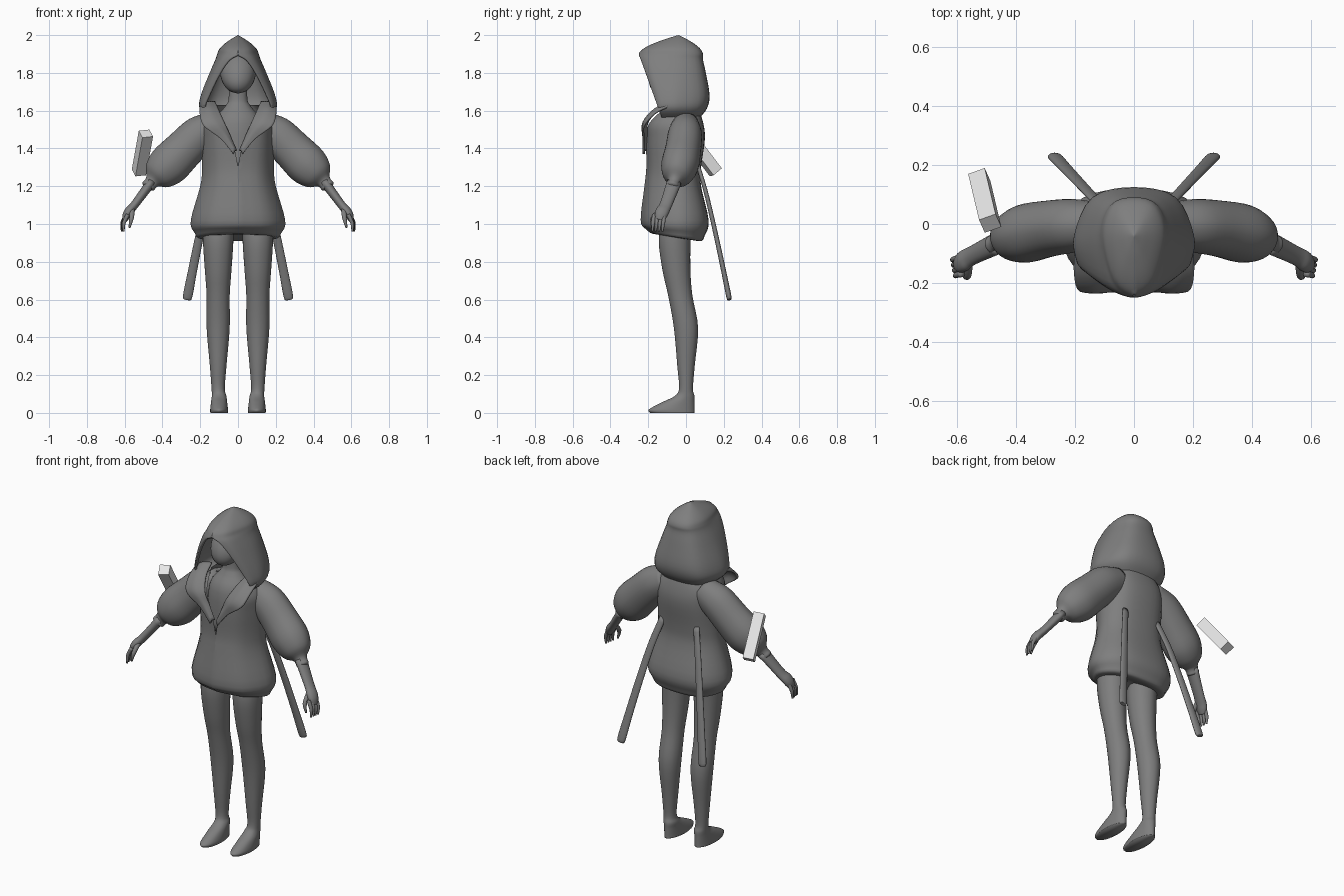
import bpy, bmesh
from math import sin, cos, pi
from mathutils import Vector

cube = bpy.data.objects.get("Cube")
if cube:
    bpy.data.objects.remove(cube)


def material(name, shade):
    mat = bpy.data.materials.new(name)
    mat.use_nodes = True
    colour = (shade, shade, shade, 1)
    mat.diffuse_color = colour
    mat.node_tree.nodes["Principled BSDF"].inputs["Base Color"].default_value = colour
    return mat


grey = material("mid grey", .21)
pale = material("pale grey", .8)


def add_object(name, bm, mat, smooth):
    bmesh.ops.recalc_face_normals(bm, faces=bm.faces)
    mesh = bpy.data.meshes.new(name)
    bm.to_mesh(mesh)
    bm.free()
    mesh.materials.append(mat)
    if smooth:
        mesh.shade_smooth()
    obj = bpy.data.objects.new(name, mesh)
    bpy.context.collection.objects.link(obj)
    return obj


def spline(points, closed, steps=4):
    """Smooth curve passing through every point."""
    count, curve = len(points), []

    def pick(i):
        return points[i % count if closed else min(max(i, 0), count - 1)]

    for i in range(count if closed else count - 1):
        before, start, end, after = (pick(i + k) for k in (-1, 0, 1, 2))
        for step in range(steps):
            t = step / steps
            leave, arrive = (end - before) / 2, (after - start) / 2
            bend = 3 * (end - start) - 2 * leave - arrive
            twist = 2 * (start - end) + leave + arrive
            curve.append(start + t * (leave + t * (bend + t * twist)))
    return curve if closed else curve + [points[-1]]


def surface(name, rows, closed=True, side=1, thickness=0):
    """Smooth skin through rows of points; closed rows get end caps."""
    rows = [spline(row, closed) for row in rows]
    columns = [spline(column, False) for column in zip(*rows)]
    bm = bmesh.new()
    grid = [[bm.verts.new((p.x * side, p.y, p.z)) for p in column] for column in columns]
    following = grid[1:] + grid[:1] if closed else grid[1:]
    for here, there in zip(grid, following):
        for a, b, c, d in zip(here, there, there[1:], here[1:]):
            bm.faces.new((a, b, c, d))
    if closed:
        bm.faces.new([column[0] for column in grid])
        bm.faces.new([column[-1] for column in grid])
    bmesh.ops.remove_doubles(bm, verts=bm.verts, dist=.0005)
    obj = add_object(name, bm, grey, True)
    if thickness:
        solid = obj.modifiers.new("thickness", "SOLIDIFY")
        solid.thickness, solid.offset = thickness, -1


def wrap(z, front, back, width, gap, tilt=0):
    """Horizontal cloth row around the body, open by gap at the front."""
    mid = -.04
    half = [(gap, front),
            (gap + (width - gap) * .65, front + (mid - front) / 4),
            (width, mid),
            (width * .7, back + (mid - back) / 5),
            (0, back)]
    mirrored = [(-x, y) for x, y in reversed(half[:-1])]
    return [Vector((x, y, z - tilt * y)) for x, y in half + mirrored]


def oval(x, y, z, rx, ry):
    angles = [i * pi / 4 for i in range(8)]
    return [Vector((x + rx * cos(a), y + ry * sin(a), z)) for a in angles]


def tube(name, path, side, depth=1):
    """Tube along (x, y, z, radius) points, with depth scaling its y size."""
    centres = [Vector(point[:3]) for point in path]
    rows = []
    for i, centre in enumerate(centres):
        ahead = centres[min(i + 1, len(centres) - 1)]
        along = (ahead - centres[max(i - 1, 0)]).normalized()
        across = (Vector((0, 1, 0)) - along * along.y).normalized()
        outward = along.cross(across)
        radius = path[i][-1]
        rows.append([centre + across * p.x * depth + outward * p.y
                     for p in oval(0, 0, 0, radius, radius)])
    surface(name, rows, side=side)


def neckline(z):
    return max(0, z - 1.38) * .45


# Pullover body: hem sloping down to the back, V opening at the chest
pullover = ((.96, -.04, -.04, 0), (.92, -.16, .07, .19), (.95, -.21, .1, .23),
            (1.02, -.24, .12, .25), (1.2, -.22, .08, .2), (1.3, -.21, .08, .19),
            (1.45, -.21, .1, .19), (1.54, -.19, .09, .18), (1.63, -.09, .06, .11))
surface("pullover", [wrap(z, front, back, width, neckline(z), max(0, 1 - z) * 2)
                     for z, front, back, width in pullover], closed=False)

# Deep hood: raked opening below the brow, rounded crown above it
brow = 1.9
hood = []
for z, back, width in ((1.56, .07, .15), (1.61, .11, .2), (1.68, .125, .195),
                       (1.8, .105, .15), (1.87, .09, .12)):
    drop = brow - z
    gap = min(.18 * (drop / .28) ** .6, width * .9)
    hood.append(wrap(z, -.25 + drop * .36, back, width, gap))
for t in (0, .25, .5, .75, .9, 1):
    shrink = 1 - t ** 1.7
    hood.append(wrap(brow + t / 10, -.04 - .21 * shrink, -.04 + .13 * shrink,
                     .11 * shrink, 0))
surface("hood", hood, closed=False, thickness=.012)

# Egg-shaped masked head with the chin pushed forward
head = []
for i in range(7):
    a = pi * i / 6
    radius = .095 * sin(a)
    head.append(oval(0, -.08 - .05 * cos(a), 1.81 - .12 * cos(a), radius, radius * 1.1))
surface("head", head)

# Neck and chest under the cloth
surface("neck_and_chest", [oval(0, -.06, z, r, r * .8) for z, r in (
    (1.3, .14), (1.53, .13), (1.62, .07), (1.66, .05), (1.75, .05))])

for side, word in ((1, "left"), (-1, "right")):
    # Lapel folded outward from the neckline
    lapel = []
    for z, y, width in ((1.39, -.21, .02), (1.47, -.21, .05), (1.54, -.21, .11),
                        (1.61, -.15, .1), (1.65, -.07, .08)):
        x = neckline(z)
        lapel.append([Vector((x, y, z)), Vector((x + width / 2, y - .02, z)),
                      Vector((x + width, y - .02, z - .02))])
    surface(word + "_lapel", lapel, closed=False, side=side, thickness=.012)

    # Arms curve forward the farther out they reach
    def arm(points):
        return [(x, -.65 * x ** 3, z, r) for x, z, r in points]

    # Puffed sleeve with cuff
    tube(word + "_sleeve", arm((
        (.11, 1.52, .08), (.2, 1.475, .1), (.29, 1.39, .106), (.37, 1.31, .11),
        (.425, 1.257, .085), (.45, 1.23, .045), (.463, 1.214, .036),
        (.476, 1.198, .036), (.48, 1.19, .02))), side, .9)

    # Forearm and palm
    tube(word + "_hand", arm((
        (.46, 1.22, .026), (.545, 1.105, .022), (.575, 1.07, .024),
        (.59, 1.045, .022), (.6, 1.02, .014))), side, 1.5)

    # Tapered fingers fanned across the palm, and a thumb
    for i in range(4):
        x, y = .592 - i * .003, -.115 - i * .018
        tube(word + "_finger_" + str(i + 1), [
            (x + .025 * sin(t * 2), y - .01 * t, 1.05 - .09 * t, .011 - .006 * t * t)
            for t in (0, .5, 1)], side)
    tube(word + "_thumb", [
        (.56 + .015 * t * t, -.13 - .055 * sin(t * 2), 1.08 - .1 * t, .014 - .009 * t * t)
        for t in (0, .5, 1)], side)

    # Leg tapering to the ankle, then widening into a bare foot
    leg = [oval(.105, y, z, r, r * 1.05) for y, z, r in (
        (-.05, 1, .08), (-.06, .9, .08), (-.05, .75, .07), (-.03, .62, .061),
        (0, .45, .061), (0, .25, .044), (0, .13, .035))]
    for z in (.09, .06, .035, .015, 0):
        length = .122 - max(z - .02, 0) - (.005 if z == 0 else 0)
        leg.append(oval(.1, .045 - length, z, .032 + length / 8, length))
    surface(word + "_leg", leg, side=side)

    # Loose strap swinging out behind, broader at its rounded end
    strap = []
    for t in (0, .2, .4, .6, .8, .98, 1):
        swing = t ** .85
        radius = .019 + .006 * t if t < 1 else .012
        strap.append((.11 + .16 * swing, .06 + .17 * swing, 1.32 - .72 * t, radius))
    tube(word + "_strap", strap, side, .55)

# Pale floating block beside the right sleeve
length = Vector((.037, -.156, .205))
width = Vector((.056, .02, .006))
depth = width.cross(length).normalized() * .06
bm = bmesh.new()
bmesh.ops.create_cube(bm, size=1)
for vert in bm.verts:
    x, y, z = vert.co
    vert.co = Vector((-.506, .08, 1.376)) + width * x + depth * y + length * z
add_object("floating_block", bm, pale, False)
